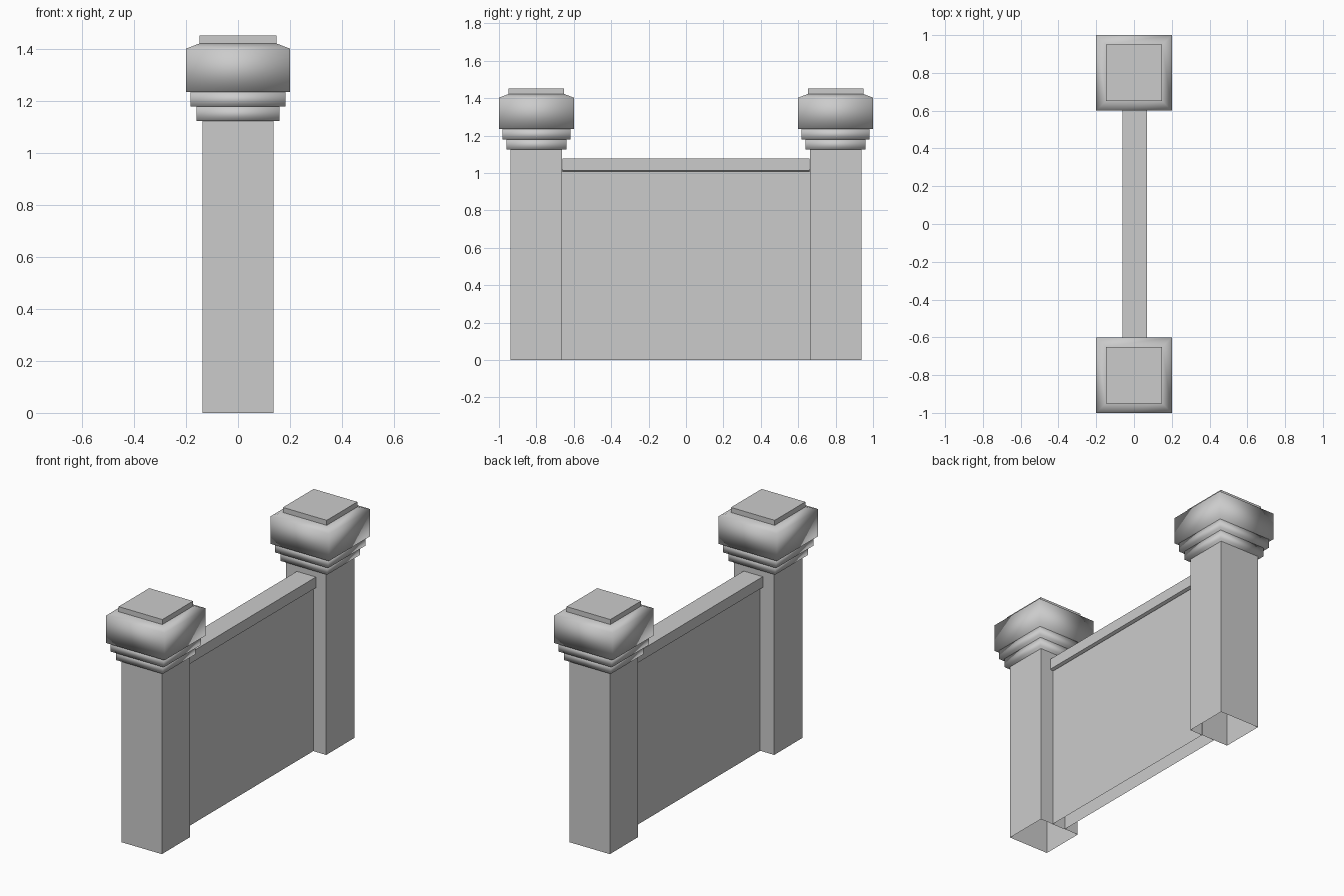
import bpy
import bmesh
import math

cube = bpy.data.objects.get("Cube")
if cube:
    bpy.data.objects.remove(cube, do_unlink=True)

stone = bpy.data.materials.new("grey stone")
stone.use_nodes = True
stone.diffuse_color = (0.6, 0.6, 0.6, 1)
stone.node_tree.nodes["Principled BSDF"].inputs["Base Color"].default_value = (0.6, 0.6, 0.6, 1)


def stack(name, rings, centre=(0, 0), bottom=True, top=True, smooth=False):
    """Loft rectangular rings given as (half x, half y, z)."""
    bm = bmesh.new()
    loops = []
    for hx, hy, z in rings:
        loops.append([bm.verts.new((sx * hx, sy * hy, z))
                      for sx, sy in ((-1, -1), (1, -1), (1, 1), (-1, 1))])
    for low, high in zip(loops, loops[1:]):
        for i in range(4):
            j = (i + 1) % 4
            bm.faces.new((low[i], low[j], high[j], high[i]))
    if bottom:
        bm.faces.new(loops[0][::-1])
    if top:
        bm.faces.new(loops[-1])
    mesh = bpy.data.meshes.new(name)
    bm.to_mesh(mesh)
    bm.free()
    mesh.materials.append(stone)
    obj = bpy.data.objects.new(name, mesh)
    obj.location = (centre[0], centre[1], 0)
    bpy.context.collection.objects.link(obj)
    if smooth:
        bpy.ops.object.select_all(action='DESELECT')
        obj.select_set(True)
        bpy.context.view_layer.objects.active = obj
        bpy.ops.object.shade_smooth_by_angle(angle=math.radians(100))
    return obj


def square(half, *heights):
    return [(half, half, z) for z in heights]


# Two matching posts with stepped collars and capstones
for side, y in (("front", -0.8), ("back", 0.8)):
    at = (0, y)
    stack(side + "_post", square(0.137, 0, 1.125), at, bottom=False)
    stack(side + "_lower_collar", square(0.16, 1.125, 1.18), at, smooth=True)
    stack(side + "_upper_collar", square(0.182, 1.18, 1.235), at, smooth=True)
    stack(side + "_capstone", square(0.2, 1.235, 1.403) + square(0.15, 1.422), at, smooth=True)
    stack(side + "_cap_slab", square(0.149, 1.42, 1.453), at)

# Hollow wall panel, open underneath, and its overhanging coping
stack("wall_panel", [(0.045, 0.665, 0), (0.045, 0.665, 1.02)], (0.004, 0), bottom=False)
stack("wall_coping", [(0.05, 0.66, 1.007), (0.065, 0.66, 1.013), (0.065, 0.66, 1.079)], (0.004, 0))
